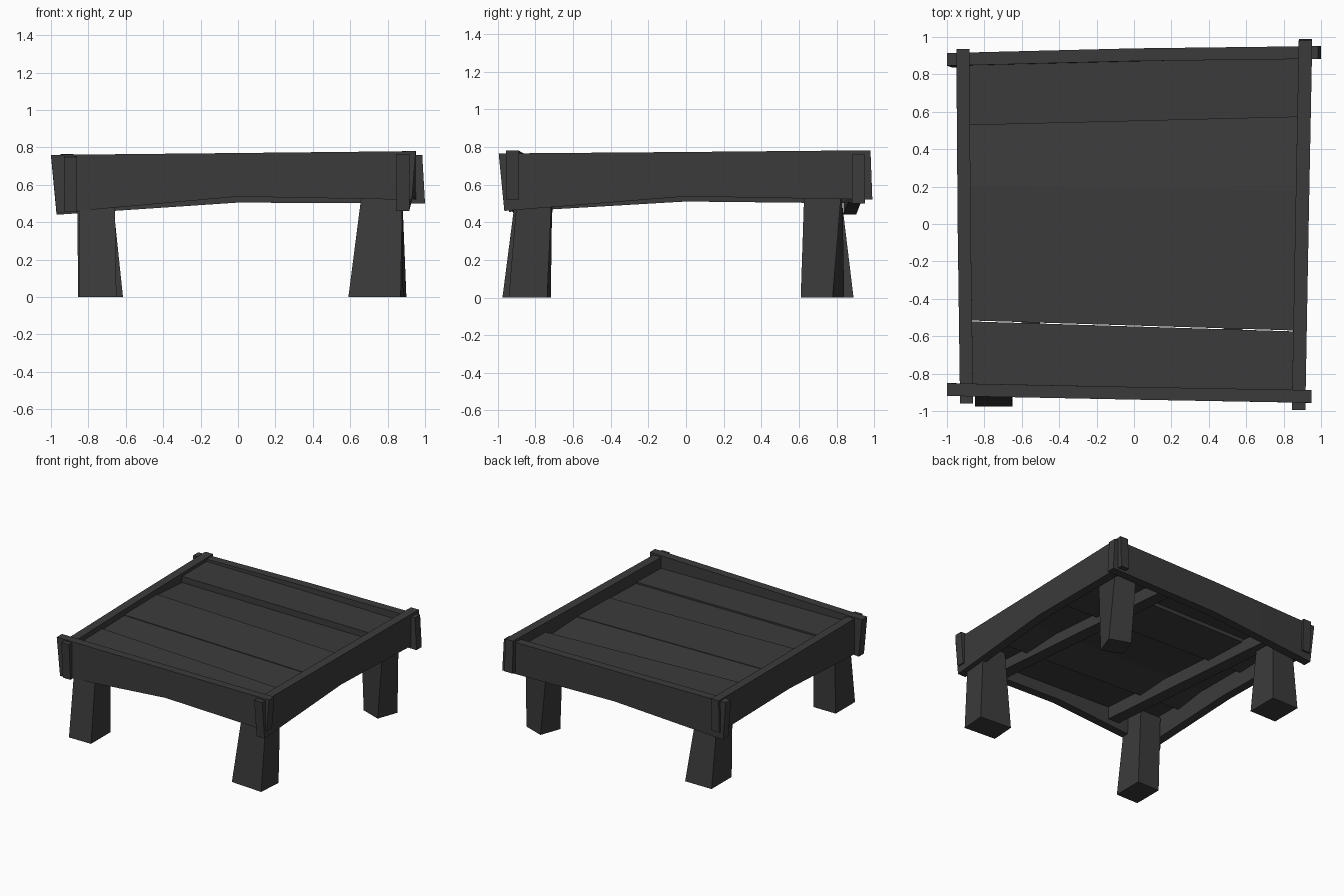
import bpy, bmesh, math
from mathutils import Matrix, Vector

cube = bpy.data.objects.get("Cube")
if cube:
    bpy.data.objects.remove(cube, do_unlink=True)

# Charcoal wood, shared by every part
wood = bpy.data.materials.new("charcoal_wood")
wood.use_nodes = True
wood.diffuse_color = (0.044, 0.044, 0.044, 1)
wood.node_tree.nodes["Principled BSDF"].inputs["Base Color"].default_value = wood.diffuse_color


def loft(name, sections):
    """Join four-sided sections into one closed solid."""
    bm = bmesh.new()
    rings = [[bm.verts.new(p) for p in s] for s in sections]
    for a, b in zip(rings, rings[1:]):
        for i in range(4):
            j = (i + 1) % 4
            bm.faces.new((a[i], a[j], b[j], b[i]))
    bm.faces.new(rings[0])
    bm.faces.new(rings[-1])
    bmesh.ops.recalc_face_normals(bm, faces=bm.faces)
    mesh = bpy.data.meshes.new(name)
    bm.to_mesh(mesh)
    bm.free()
    mesh.materials.append(wood)
    obj = bpy.data.objects.new(name, mesh)
    bpy.context.collection.objects.link(obj)
    bpy.ops.object.select_all(action='DESELECT')
    obj.select_set(True)
    bpy.context.view_layer.objects.active = obj
    bpy.ops.object.shade_smooth_by_angle(angle=math.radians(30))


def board(name, axis, stations, half):
    """Board along x or y; station = along top, along bottom, side, side shift below, low z, high z."""
    sections = []
    for top, low, side, shift, z0, z1 in stations:
        pts = [(low, side + shift - half, z0), (low, side + shift + half, z0),
               (top, side + half, z1), (top, side - half, z1)]
        sections.append(pts if axis == 'x' else [(b, a, z) for a, b, z in pts])
    loft(name, sections)


# Bowed frame rails, arched underneath and crossing at the corners
board("front_rail", 'x', [(-1, -.97, -.885, 0, .45, .76), (0, 0, -.905, 0, .537, .77),
                          (.95, .93, -.922, 0, .52, .78)], .034)
board("back_rail", 'x', [(-1, -.97, .88, -.01, .44, .755), (0, 0, .905, -.01, .505, .76),
                         (.985, 1, .917, 0, .5, .76)], .034)
board("left_rail", 'y', [(-.995, -.965, .88, 0, .46, .765), (0, 0, .898, 0, .537, .773),
                         (.98, .99, .917, 0, .52, .782)], .036)
board("right_rail", 'y', [(-.96, -.94, -.895, 0, .455, .75), (0, 0, -.908, 0, .51, .758),
                          (.935, .925, -.915, 0, .5, .765)], .035)

# Deck planks, sloping down to the left: front and back edge at each end,
# height of both edges, thickness of both edges
planks = [
    ("front", -.88, -.52, -.91, -.575, .685, .69, .06, .06),
    ("second", -.515, -.225, -.57, -.23, .68, .685, .09, .05),
    ("middle", -.23, .202, -.235, .175, .69, .692, .06, .06),
    ("fourth", .198, .54, .17, .58, .688, .662, .09, .05),
    ("back", .528, .87, .572, .9, .713, .713, .07, .07),
]
for name, f0, b0, f1, b1, zf, zb, tf, tb in planks:
    loft(name + "_plank", [
        [(x, f, zf + dz - tf), (x, b, zb + dz - tb), (x, b, zb + dz), (x, f, zf + dz)]
        for x, f, b, dz in ((-.9, f0, b0, .025), (.88, f1, b1, -.01))])

# Two bearers carrying the planks
for name, front, back in (("left_bearer", .56, .4), ("right_bearer", -.52, -.68)):
    board(name, 'y', [(-.88, -.88, front, 0, .54, .645),
                      (.87, .87, back, 0, .54, .645)], .05)


def leg(name, foot, top, turn=0):
    """Tapered leg between rectangles given as centre x, y and size x, y; the foot is twisted."""
    sections = []
    for (cx, cy, sx, sy), z, angle in ((foot, 0, turn), (top, .62, 0)):
        rot = Matrix.Rotation(math.radians(angle), 3, 'Z')
        sections.append([Vector((cx, cy, z)) + rot @ Vector((sx * u / 2, sy * v / 2, 0))
                         for u, v in ((-1, -1), (1, -1), (1, 1), (-1, 1))])
    loft(name, sections)


leg("front_right_leg", (-.75, -.85, .2, .25), (-.755, -.8, .19, .19))
leg("front_left_leg", (.737, -.83, .28, .205), (.775, -.8, .21, .18), -4)
leg("back_right_leg", (-.735, .76, .24, .26), (-.77, .72, .18, .19))
leg("back_left_leg", (.785, .725, .18, .18), (.775, .73, .2, .2), -20)
